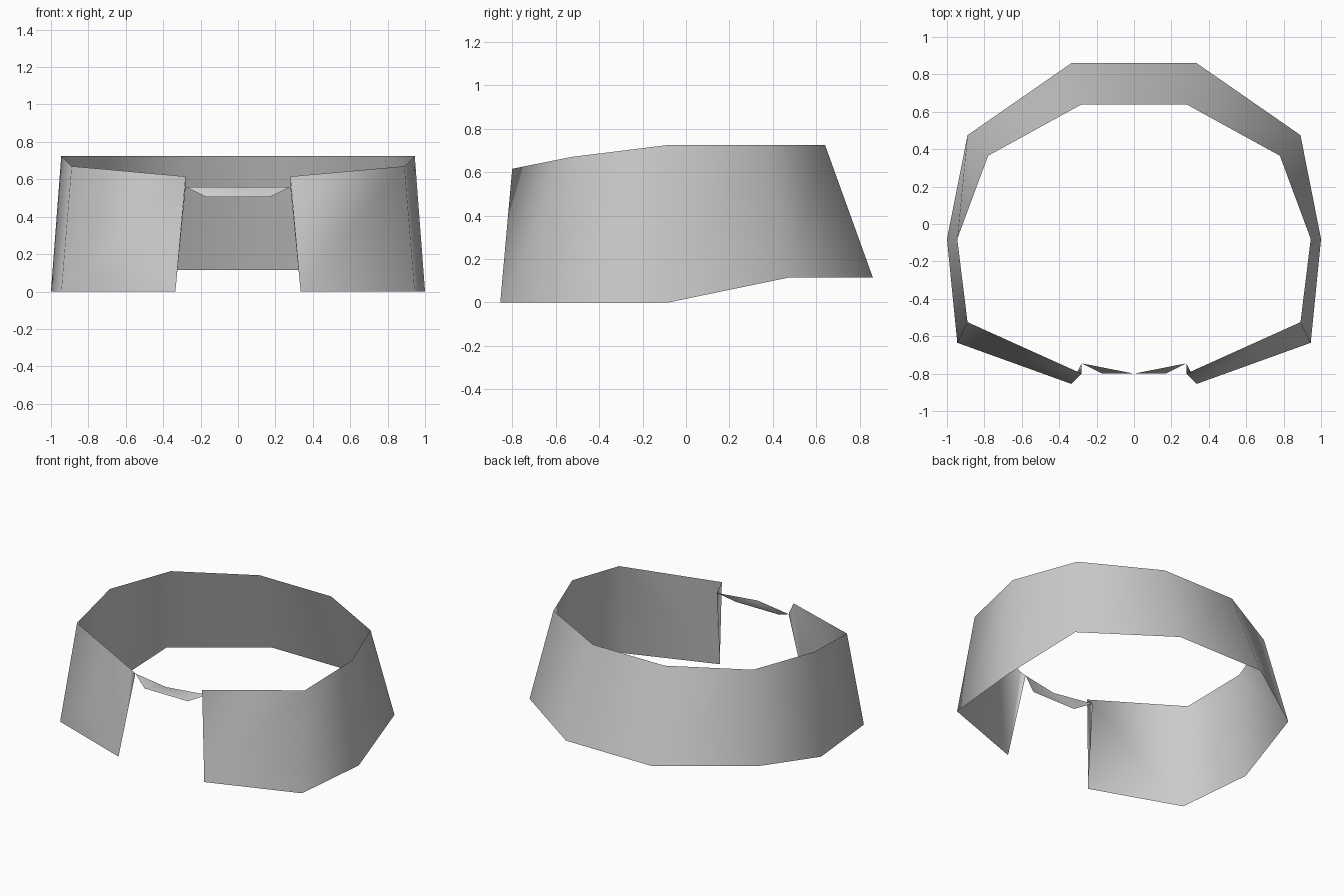
import bpy

cube = bpy.data.objects.get("Cube")
if cube:
    bpy.data.objects.remove(cube, do_unlink=True)

grey = bpy.data.materials.new("plain_grey")
grey.use_nodes = True
colour = (0.6, 0.6, 0.6, 1)
grey.diffuse_color = colour
grey.node_tree.nodes["Principled BSDF"].inputs["Base Color"].default_value = colour


def mirrored(points):
    return [(-x, y, z) for x, y, z in reversed(points)]


def build(name, verts, faces):
    mesh = bpy.data.meshes.new(name)
    mesh.from_pydata(verts, [], faces)
    mesh.materials.append(grey)
    for poly in mesh.polygons:
        poly.use_smooth = True
    obj = bpy.data.objects.new(name, mesh)
    bpy.context.collection.objects.link(obj)
    return obj


# Left half of the open band, from the front opening round to the back
bottom = [(0.335, -0.855, 0), (0.945, -0.635, 0), (1, -0.08, 0),
          (0.89, 0.475, 0.115), (0.335, 0.86, 0.115)]
top = [(0.28, -0.80, 0.615), (0.89, -0.525, 0.67), (0.945, -0.08, 0.725),
       (0.78, 0.365, 0.725), (0.28, 0.64, 0.725)]
corner = (0.28, -0.745, 0.56)

lower = bottom + mirrored(bottom)
upper = top + mirrored(top)
n = len(lower)
faces = [(i, i + 1, n + i + 1, n + i) for i in range(n - 1)]

# Narrow folded edges either side of the opening
verts = lower + upper + [corner, (-corner[0], corner[1], corner[2])]
faces += [(0, n, 2 * n), (n - 1, 2 * n + 1, 2 * n - 1)]
build("collar_band", verts, faces)

# Thin folded strip bridging the opening
half = [corner, (0.17, -0.80, 0.505)]
build("front_bridge", half + mirrored(half) + [(0, -0.80, 0.56)],
      [(0, 4, 1), (1, 4, 2), (2, 4, 3)])
